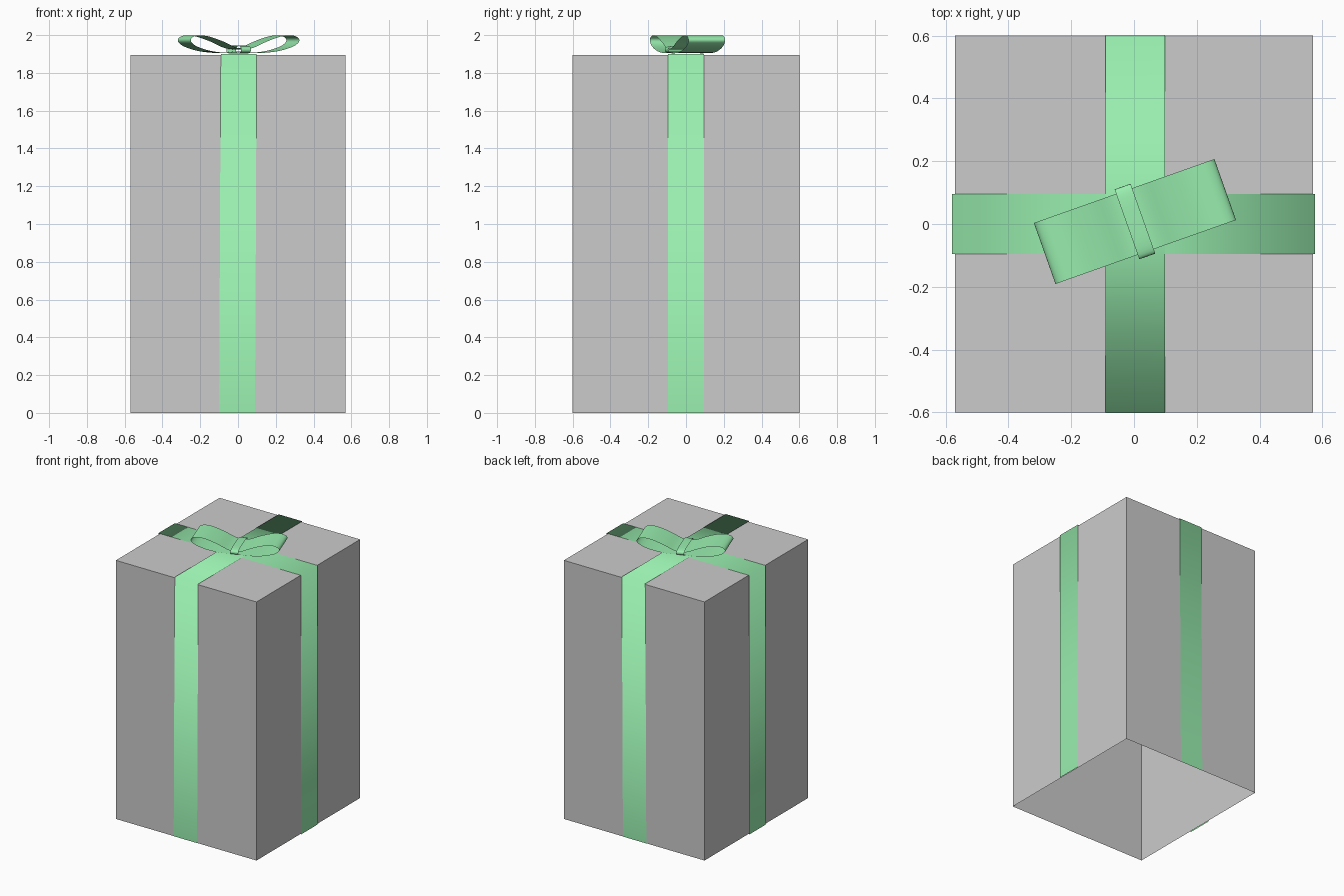
import bpy, bmesh, math
from mathutils import Vector, Matrix

if "Cube" in bpy.data.objects:
    bpy.data.objects.remove(bpy.data.objects["Cube"])

green = bpy.data.materials.new("ribbon_green")
green.diffuse_color = (0.32, 0.86, 0.43, 1)
green.use_nodes = True
green.node_tree.nodes["Principled BSDF"].inputs["Base Color"].default_value = green.diffuse_color


def make(name, bm, mat=None, smooth=False):
    me = bpy.data.meshes.new(name)
    bm.to_mesh(me)
    bm.free()
    ob = bpy.data.objects.new(name, me)
    bpy.context.collection.objects.link(ob)
    if mat:
        me.materials.append(mat)
    if smooth:
        me.shade_smooth()
    return ob


def sheet(name, path, w, cyclic=False):
    """Ribbon: sweep the line -w..+w along a path of points."""
    bm = bmesh.new()
    rows = [(bm.verts.new(Vector(p) - w), bm.verts.new(Vector(p) + w)) for p in path]
    pairs = list(zip(rows, rows[1:])) + ([(rows[-1], rows[0])] if cyclic else [])
    for a, b in pairs:
        bm.faces.new((a[0], a[1], b[1], b[0]))
    return make(name, bm, green, True)


def smooth_path(pts, steps=4):
    """Catmull-Rom curve through 2D points."""
    p = [Vector(q) for q in pts]
    p = [2 * p[0] - p[1]] + p + [2 * p[-1] - p[-2]]
    out = []
    for a, b, c, d in zip(p, p[1:], p[2:], p[3:]):
        for i in range(steps):
            t = i / steps
            out.append(0.5 * (2 * b + (c - a) * t + (2 * a - 5 * b + 4 * c - d) * t * t
                              + (3 * b - a - 3 * c + d) * t ** 3))
    return out + [p[-2]]


# box, open underneath
bm = bmesh.new()
bmesh.ops.create_cube(bm, size=1, matrix=Matrix.Translation((0, 0, 0.9475))
                      @ Matrix.Diagonal((1.14, 1.2, 1.895, 1)))
bmesh.ops.delete(bm, geom=[f for f in bm.faces if f.normal.z < -0.5], context='FACES_ONLY')
make("box", bm)

# two ribbons folded over the box
sheet("ribbon_front_to_back",
      [(-0.005, -0.602, 0), (0.004, -0.602, 1.901), (0.004, 0.602, 1.901), (-0.005, 0.602, 0)],
      Vector((0.095, 0, 0)))
sheet("ribbon_side_to_side",
      [(0.577, 0, 0), (0.577, 0, 1.899), (-0.579, 0, 1.899), (-0.579, 0, 0)],
      Vector((0, 0.095, 0)))

# bow loops, the second turned half a circle
turn = math.radians(19.5)
centre = Vector((0.003, 0.008, 0))
profile = smooth_path([(0, 1.912), (0.05, 1.907), (0.12, 1.907), (0.2, 1.918), (0.27, 1.94),
                       (0.303, 1.965), (0.297, 1.987), (0.26, 1.999), (0.2, 1.992),
                       (0.12, 1.965), (0.05, 1.934), (0, 1.925)])
for side, extra in (("right", 0), ("left", math.pi)):
    loop = sheet("bow_loop_" + side, [(u, 0, z) for u, z in profile], Vector((0, 0.103, 0)))
    loop.location = centre
    loop.rotation_euler.z = turn + extra

# knot band wrapped round the middle of the bow
band = []
for i in range(32):
    a = 2 * math.pi * i / 32
    c, s = math.cos(a), math.sin(a)
    band.append((0, -0.118 * math.copysign(abs(c) ** 0.6, c),
                 1.923 + 0.021 * math.copysign(abs(s) ** 0.6, s)))
knot = sheet("bow_knot", band, Vector((0.027, 0, 0)), cyclic=True)
knot.location = centre
knot.rotation_euler.z = turn
